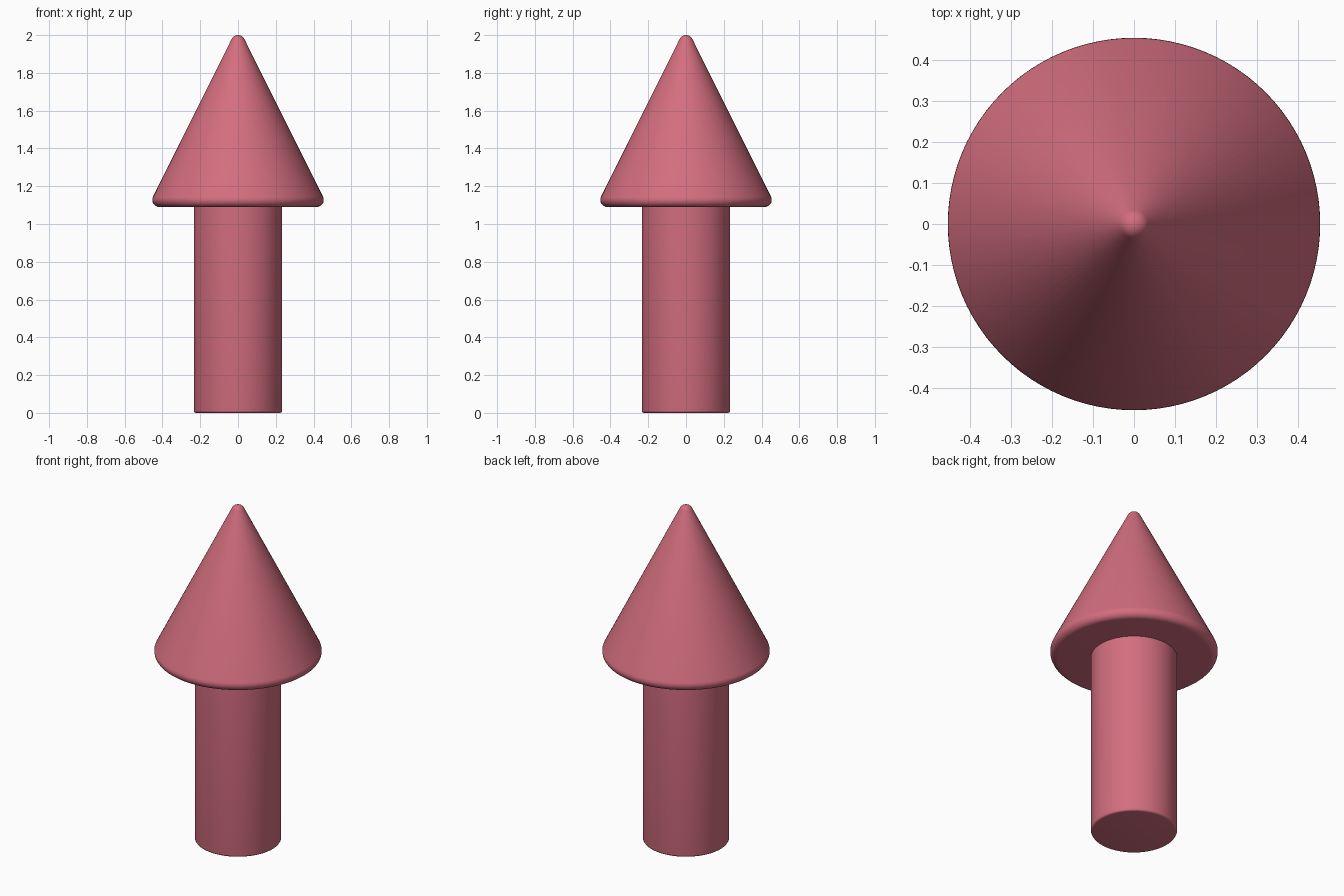
import bpy, bmesh, math

if "Cube" in bpy.data.objects:
    bpy.data.objects.remove(bpy.data.objects["Cube"])

SEGMENTS = 96

pink = bpy.data.materials.new("pink")
pink.diffuse_color = (0.65, 0.155, 0.21, 1)
pink.use_nodes = True
pink.node_tree.nodes["Principled BSDF"].inputs["Base Color"].default_value = pink.diffuse_color


def arc(cx, cz, r, a0, a1, steps=8):
    """Points on a circular arc, angles in degrees from the x axis."""
    angles = [math.radians(a0 + (a1 - a0) * i / steps) for i in range(steps + 1)]
    return [(cx + r * math.cos(a), cz + r * math.sin(a)) for a in angles]


def lathe(name, profile):
    """Spin an (x, z) profile that starts and ends on the z axis."""
    bm = bmesh.new()
    verts = [bm.verts.new((x, 0, z)) for x, z in profile]
    edges = [bm.edges.new(pair) for pair in zip(verts, verts[1:])]
    bmesh.ops.spin(bm, geom=verts + edges, cent=(0, 0, 0), axis=(0, 0, 1),
                   angle=math.tau, steps=SEGMENTS, use_duplicate=False)
    bmesh.ops.remove_doubles(bm, verts=bm.verts, dist=1e-5)
    bmesh.ops.recalc_face_normals(bm, faces=bm.faces)
    mesh = bpy.data.meshes.new(name)
    bm.to_mesh(mesh)
    bm.free()
    mesh.materials.append(pink)
    obj = bpy.data.objects.new(name, mesh)
    bpy.context.collection.objects.link(obj)
    bpy.context.view_layer.objects.active = obj
    obj.select_set(True)
    bpy.ops.object.shade_smooth_by_angle(angle=math.radians(35))
    obj.select_set(False)
    return obj


# Shaft with a small rounded bottom edge
R, B, BASE = 0.234, 0.012, 1.09
lathe("shaft", [(0, 0)] + arc(R - B, B, B, -90, 0, 4) + [(R, BASE), (0, BASE)])

# Conical head with rounded rim and rounded tip
F, HALF = 0.038, 26.6
rim = arc(0.454 - F, BASE + F, F, -90, HALF)
tip = arc(0, 2 - F, F, HALF, 90)
tip[-1] = (0, 2)
lathe("head", [(0, BASE)] + rim + tip)
